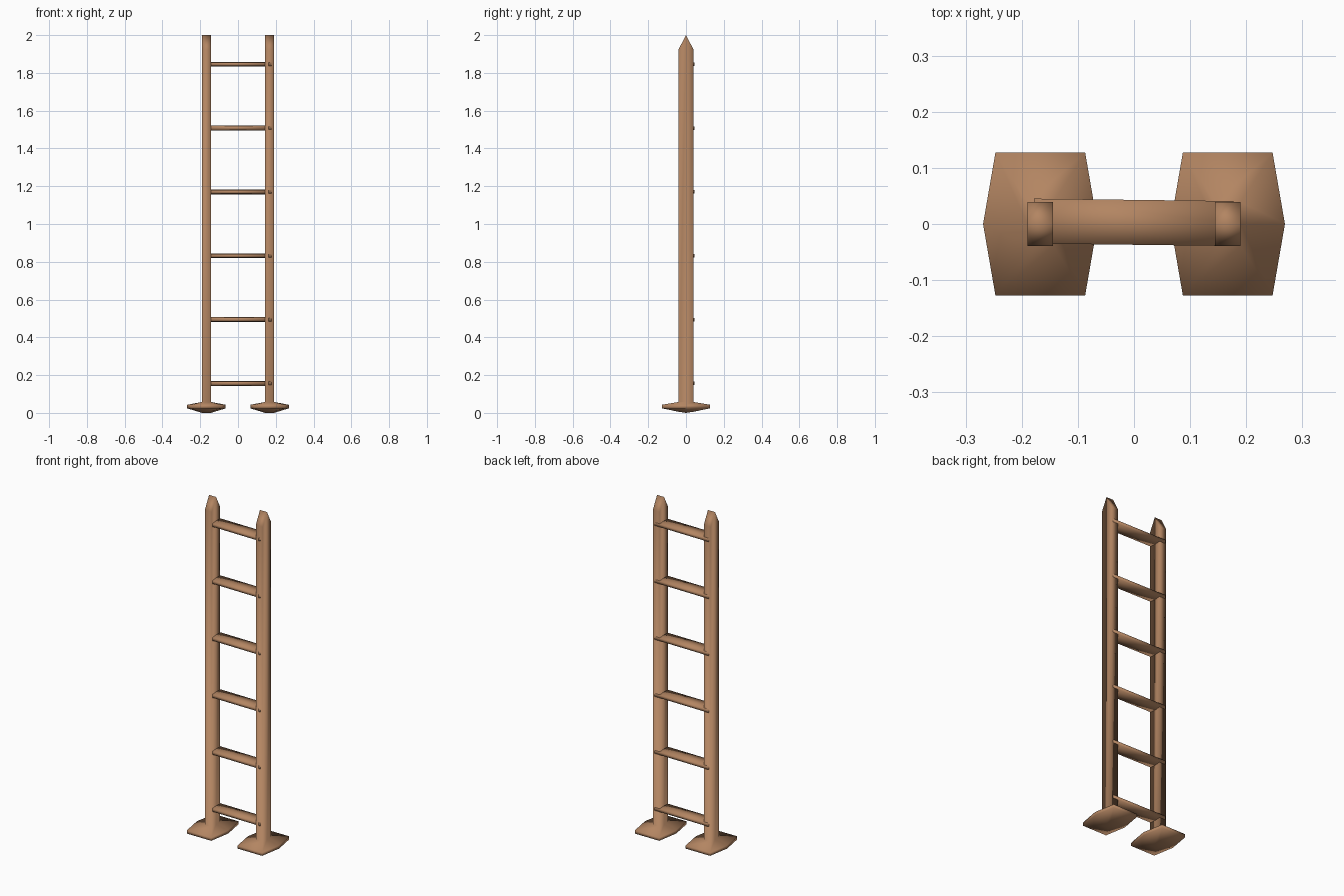
import bpy, bmesh, math

if "Cube" in bpy.data.objects:
    bpy.data.objects.remove(bpy.data.objects["Cube"])

wood = bpy.data.materials.new("brown wood")
wood.diffuse_color = (0.45, 0.235, 0.122, 1)
wood.use_nodes = True
wood.node_tree.nodes["Principled BSDF"].inputs["Base Color"].default_value = wood.diffuse_color


def finish(name, bm):
    bmesh.ops.recalc_face_normals(bm, faces=bm.faces)
    mesh = bpy.data.meshes.new(name)
    bm.to_mesh(mesh)
    bm.free()
    mesh.materials.append(wood)
    mesh.shade_smooth()
    obj = bpy.data.objects.new(name, mesh)
    bpy.context.collection.objects.link(obj)
    return obj


def loft(bm, rings):
    """Skin six-point rings into a closed tube, returning the end rings."""
    vs = [[bm.verts.new(p) for p in r] for r in rings]
    for a, b in zip(vs, vs[1:]):
        for i in range(6):
            j = (i + 1) % 6
            bm.faces.new((a[i], a[j], b[j], b[i]))
    return vs[0], vs[-1]


def hex_ring(cx, hx, mid, hy, z, z_mid=None):
    """Rectangle with an extra point in the middle of its two x sides."""
    zm = z if z_mid is None else z_mid
    return [(cx - hx, -hy, z), (cx + hx, -hy, z), (cx + mid, 0, zm),
            (cx + hx, hy, z), (cx - hx, hy, z), (cx - mid, 0, zm)]


# Posts with flared feet and ridged tips
for side, name in ((-1, "left_post"), (1, "right_post")):
    cx = side * 0.167
    bm = bmesh.new()
    bottom, top = loft(bm, [
        hex_ring(cx, 0.023, 0.023, 0.039, 0.006, 0.0),
        hex_ring(cx, 0.080, 0.102, 0.127, 0.024),
        hex_ring(cx, 0.080, 0.102, 0.127, 0.043),
        hex_ring(cx, 0.023, 0.023, 0.039, 0.058),
        hex_ring(cx, 0.023, 0.023, 0.039, 1.925, 2.0)])
    for r in (bottom, top):
        bm.faces.new((r[0], r[1], r[2], r[5]))
        bm.faces.new((r[5], r[2], r[3], r[4]))
    finish(name, bm)

# Rungs: flat slats with a slight ridge, turned a touch off square
for k in range(6):
    bm = bmesh.new()
    section = [(-0.040, -0.009), (0, -0.0125), (0.040, -0.009),
               (0.040, 0.009), (0, 0.0125), (-0.040, 0.009)]
    a, b = loft(bm, [[(x, y, z) for y, z in section] for x in (-0.178, 0.178)])
    bm.faces.new(a)
    bm.faces.new(b)
    rung = finish(f"rung_{k + 1}", bm)
    rung.location = (-0.001, 0.003, 0.156 + k * 0.338)
    rung.rotation_euler.z = math.radians(-0.7)
